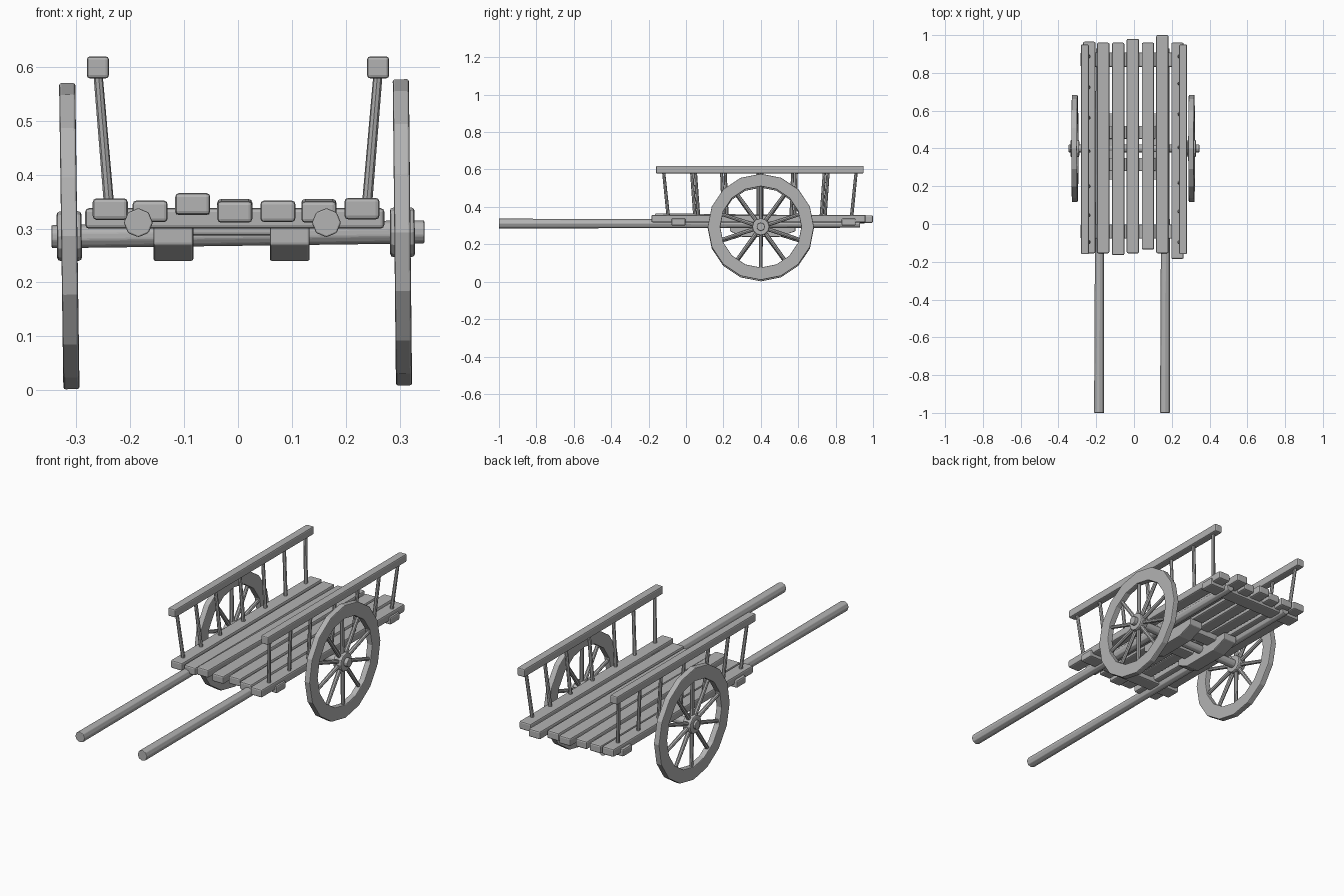
import bpy, bmesh, math
from mathutils import Vector, Matrix

if "Cube" in bpy.data.objects:
    bpy.data.objects.remove(bpy.data.objects["Cube"], do_unlink=True)

WOOD = bpy.data.materials.new("grey_wood")
WOOD.use_nodes = True
GREY = (0.45, 0.45, 0.45, 1)
WOOD.diffuse_color = GREY
WOOD.node_tree.nodes["Principled BSDF"].inputs["Base Color"].default_value = GREY


def finish(name, bm, bevel=0.0):
    bmesh.ops.recalc_face_normals(bm, faces=bm.faces)
    mesh = bpy.data.meshes.new(name)
    bm.to_mesh(mesh)
    bm.free()
    mesh.materials.append(WOOD)
    obj = bpy.data.objects.new(name, mesh)
    bpy.context.collection.objects.link(obj)
    if bevel:
        mod = obj.modifiers.new("worn_edges", "BEVEL")
        mod.width = bevel
        mod.segments = 2
        mod.limit_method = "ANGLE"
    return obj


def box(name, centre, size, bevel=0.006, pitch=0.0, yaw=0.0):
    bm = bmesh.new()
    bmesh.ops.create_cube(bm, size=1, matrix=Matrix.Diagonal((*size, 1)))
    obj = finish(name, bm, bevel)
    obj.location = centre
    obj.rotation_euler = (math.radians(pitch), 0, math.radians(yaw))
    return obj


def add_rod(bm, a, b, r1, r2, sides):
    a, b = Vector(a), Vector(b)
    turn = (b - a).to_track_quat("Z", "Y").to_matrix().to_4x4()
    bmesh.ops.create_cone(bm, cap_ends=True, segments=sides, radius1=r1, radius2=r2,
                          depth=(b - a).length,
                          matrix=Matrix.Translation((a + b) / 2) @ turn)


def rod(name, a, b, r1, r2, sides=8, bevel=0.0):
    bm = bmesh.new()
    add_rod(bm, a, b, r1, r2, sides)
    return finish(name, bm, bevel)


def ring(name, inner, outer, width, sides, bevel):
    # Rectangular section swept around the x axis
    bm = bmesh.new()
    section = [(-width / 2, inner), (-width / 2, outer), (width / 2, outer), (width / 2, inner)]
    loops = []
    for i in range(sides):
        t = math.tau * i / sides
        loops.append([bm.verts.new((x, r * math.cos(t), r * math.sin(t))) for x, r in section])
    for i in range(sides):
        p, q = loops[i], loops[(i + 1) % sides]
        for k in range(4):
            n = (k + 1) % 4
            bm.faces.new((p[k], p[n], q[n], q[k]))
    return finish(name, bm, bevel)


# Deck planks: x, height, front end, back end, pitch
planks = [(-0.237, 0.336, -0.155, 0.965, 0), (-0.163, 0.332, -0.155, 0.96, 0),
          (-0.084, 0.339, -0.165, 0.96, -0.7), (-0.006, 0.333, -0.155, 0.98, 0.2),
          (0.074, 0.332, -0.135, 0.96, 0), (0.15, 0.333, -0.155, 1.0, 0.2),
          (0.23, 0.337, -0.185, 0.96, 0)]
for i, (x, z, front, back, pitch) in enumerate(planks):
    box(f"deck_plank_{i + 1}", (x, (front + back) / 2, z),
        (0.065, back - front, 0.04), 0.007, pitch)

# Cross beams under the deck
for name, y in (("front_cross_beam", -0.04), ("rear_cross_beam", 0.87)):
    box(name, (-0.006, y, 0.319), (0.555, 0.075, 0.038), 0.007)
for name, y in (("front_middle_beam", 0.315), ("rear_middle_beam", 0.485)):
    box(name, (-0.01, y, 0.305), (0.25, 0.07, 0.036))

# Pulling shafts
for side, x in (("right", -0.181), ("left", 0.168)):
    rod(side + "_shaft", (x - 0.004, -1, 0.311), (x, 0.93, 0.309), 0.027, 0.021, 8, 0.003)

# Axle bolsters with tapered lower ends
for side, x in (("right", -0.12), ("left", 0.096)):
    bm = bmesh.new()
    outline = [(0.235, 0.305), (0.235, 0.27), (0.3, 0.24), (0.5, 0.24), (0.585, 0.27), (0.585, 0.305)]
    face = bm.faces.new([bm.verts.new((x - 0.037, y, z)) for y, z in outline])
    out = bmesh.ops.extrude_face_region(bm, geom=[face])
    moved = [v for v in out["geom"] if isinstance(v, bmesh.types.BMVert)]
    bmesh.ops.translate(bm, verts=moved, vec=(0.074, 0, 0))
    finish(side + "_axle_bolster", bm, 0.004)

# Axle
rod("axle", (-0.346, 0.4, 0.285), (0.346, 0.4, 0.294), 0.022, 0.022, 10, 0.003)

# Wheels
for side, x, z, lean in (("right", -0.313, 0.286, -0.8), ("left", 0.305, 0.293, -0.6)):
    rim = ring(side + "_wheel_rim", 0.217, 0.284, 0.03, 16, 0.004)
    hub = ring(side + "_wheel_hub", 0.016, 0.046, 0.046, 12, 0.006)
    bm = bmesh.new()
    for i in range(10):
        t = math.tau * (i + 0.5) / 10
        d = Vector((0, math.cos(t), math.sin(t)))
        add_rod(bm, d * 0.035, d * 0.225, 0.011, 0.009, 8)
    spokes = finish(side + "_wheel_spokes", bm)
    for part in (rim, hub, spokes):
        part.location = (x, 0.4, z)
        part.rotation_euler = (0, math.radians(lean), 0)

# Side rails on leaning posts
for side, s, shift in (("right", -1, 0.0), ("left", 1, 0.02)):
    box(side + "_side_rail", (s * 0.26, 0.395, 0.599), (0.041, 1.11, 0.041), 0.006)
    posts = [-0.12, 0.03, 0.19, 0.385, 0.57, 0.74, 0.91]
    for i, y in enumerate(posts):
        inner = 0 < i < len(posts) - 1
        top = y + (shift if inner else 0)
        foot = top + (0.4 - top) * 0.05
        rod(f"{side}_rail_post_{i + 1}", (s * 0.239, foot, 0.34), (s * 0.26, top, 0.59),
            0.0095, 0.0085, 8)
